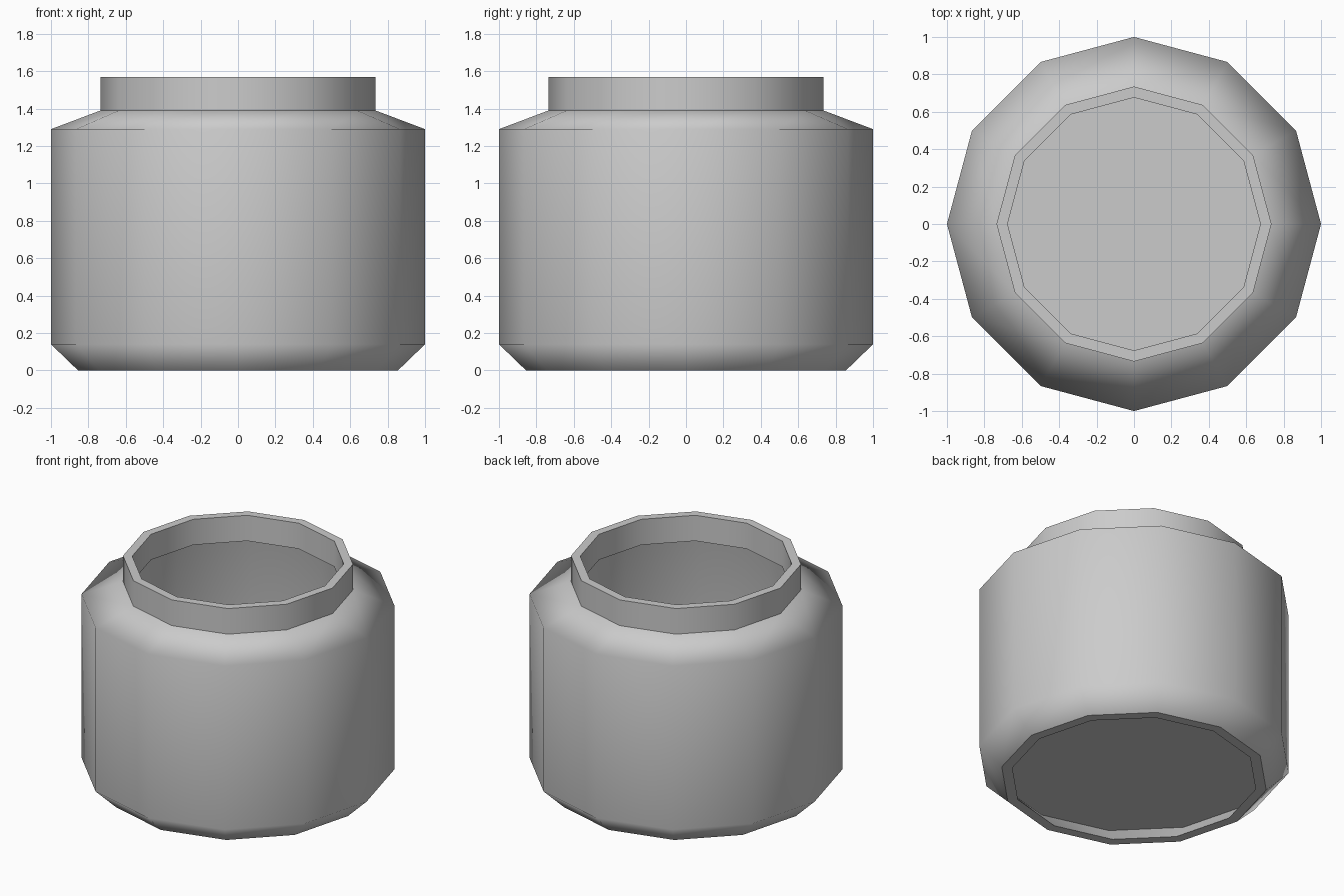
import bpy
import bmesh
from math import cos, sin, pi

if "Cube" in bpy.data.objects:
    bpy.data.objects.remove(bpy.data.objects["Cube"])

SIDES = 12
INSET = 0.92  # inner skin radius relative to the outer skin

# Outer skin from foot to rim: (radius, height, sharp edge ring)
OUTER = [
    (0.855, 0.00, True),   # foot
    (1.00, 0.14, False),   # lower chamfer
    (1.00, 1.29, False),   # body wall
    (0.735, 1.39, True),   # shoulder meets neck
    (0.735, 1.57, True),   # rim
]
# The inner skin follows the outer one back down to the foot
INNER = [(r * INSET, z, s) for r, z, s in reversed(OUTER)]
FLOOR = len(OUTER) + 3  # ring that carries the floor


def lathe(name, profile, sides):
    """Turn a closed wall section around z and close the floor."""
    bm = bmesh.new()
    rings = []
    for r, z, _ in profile:
        rings.append([bm.verts.new((r * cos(2 * pi * i / sides),
                                    r * sin(2 * pi * i / sides), z))
                      for i in range(sides)])
    for a, b in zip(rings, rings[1:] + rings[:1]):
        for i in range(sides):
            j = (i + 1) % sides
            bm.faces.new((a[i], a[j], b[j], b[i])).smooth = True
    # floor, raised above the foot
    bm.faces.new(rings[FLOOR]).smooth = True
    # hard edges where the shape turns sharply
    for ring, (_, _, sharp) in zip(rings, profile):
        if sharp:
            for i in range(sides):
                bm.edges.get((ring[i], ring[(i + 1) % sides])).smooth = False
    mesh = bpy.data.meshes.new(name)
    bm.to_mesh(mesh)
    bm.free()
    obj = bpy.data.objects.new(name, mesh)
    bpy.context.collection.objects.link(obj)
    return obj


# Wide open jar with a short neck; large faces keep their own shading
jar = lathe("jar", OUTER + INNER, SIDES)
weighted = jar.modifiers.new("weighted_normals", 'WEIGHTED_NORMAL')
weighted.keep_sharp = True
